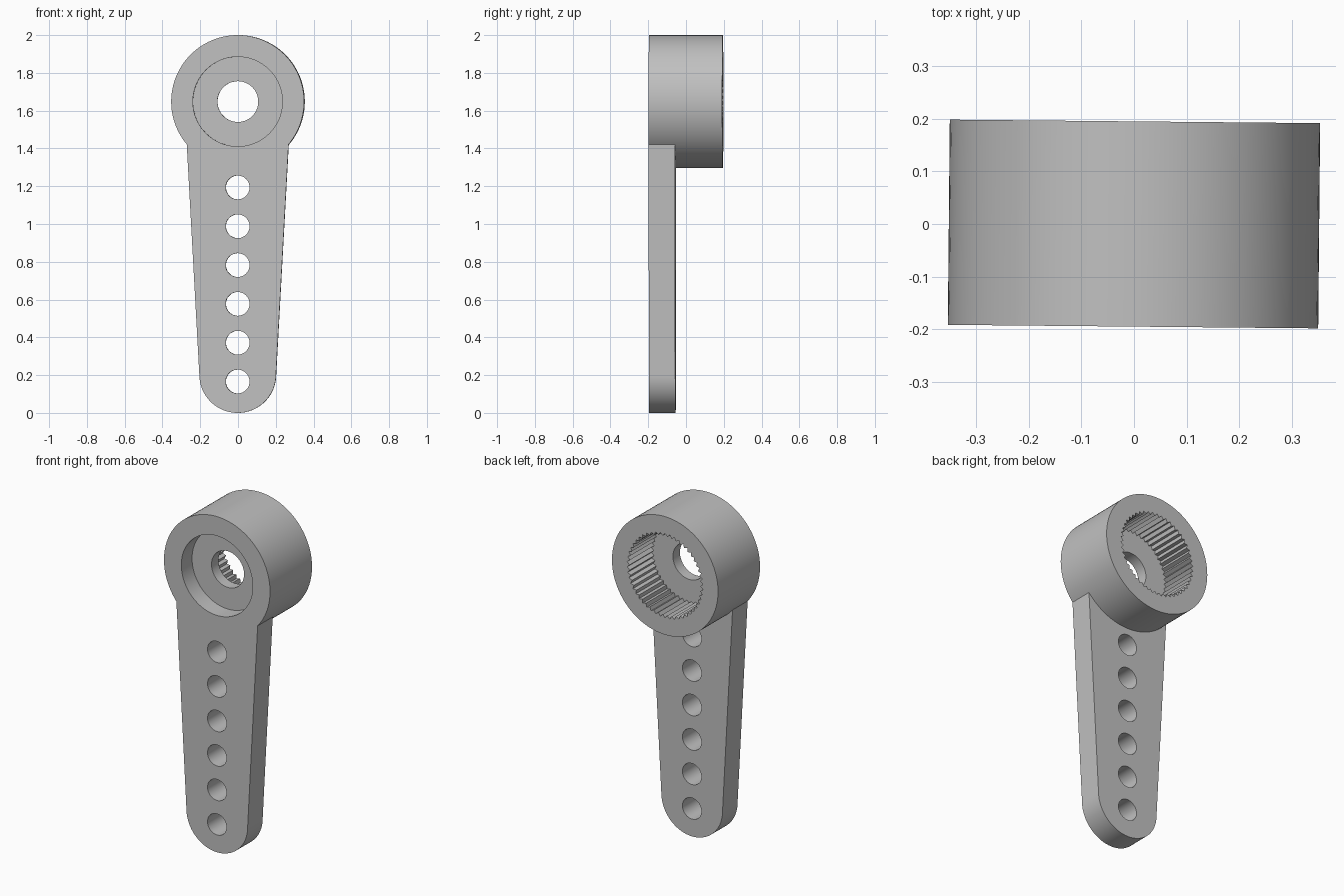
import bpy, bmesh
from math import sin, cos, pi, tau

default = bpy.data.objects.get("Cube")
if default:
    bpy.data.objects.remove(default, do_unlink=True)

HUB_Z, HUB_R, FRONT, BACK = 1.648, 0.352, -0.195, 0.195
TEETH = 50

grey = bpy.data.materials.new("plain grey")
grey.use_nodes = True
colour = (0.53, 0.53, 0.53, 1)
grey.diffuse_color = colour
grey.node_tree.nodes["Principled BSDF"].inputs["Base Color"].default_value = colour


def circle(radius, z, n=96):
    return [(radius * cos(tau * i / n), z + radius * sin(tau * i / n)) for i in range(n)]


def prism(name, outline, y0, y1):
    """Extrude an x-z outline from y0 to y1."""
    bm = bmesh.new()
    face = bm.faces.new([bm.verts.new((x, y0, z)) for x, z in outline])
    result = bmesh.ops.extrude_face_region(bm, geom=[face])
    verts = [v for v in result["geom"] if isinstance(v, bmesh.types.BMVert)]
    bmesh.ops.translate(bm, verts=verts, vec=(0, y1 - y0, 0))
    bmesh.ops.recalc_face_normals(bm, faces=bm.faces)
    mesh = bpy.data.meshes.new(name)
    bm.to_mesh(mesh)
    bm.free()
    mesh.materials.append(grey)
    obj = bpy.data.objects.new(name, mesh)
    bpy.context.collection.objects.link(obj)
    return obj


def combine(target, tool, operation):
    """Apply a boolean and discard the tool."""
    mod = target.modifiers.new(operation, 'BOOLEAN')
    mod.operation, mod.object, mod.solver = operation, tool, 'EXACT'
    bpy.ops.object.select_all(action='DESELECT')
    target.select_set(True)
    bpy.context.view_layer.objects.active = target
    bpy.ops.object.modifier_apply(modifier=mod.name)
    bpy.data.objects.remove(tool, do_unlink=True)


# Hub and tapered arm with a rounded tip, front faces flush
horn = prism("lever_arm_with_hub", circle(HUB_R, HUB_Z), FRONT, BACK)
tip = 0.203
arm = [(tip * cos(pi + pi * i / 48), tip + tip * sin(pi + pi * i / 48)) for i in range(49)]
arm += [(0.27, 1.43), (0.26, 1.6), (-0.26, 1.6), (-0.27, 1.43)]
combine(horn, prism("arm", arm, FRONT, -0.055), 'UNION')

# Front recess, shaft hole
combine(horn, prism("recess", circle(0.237, HUB_Z), FRONT - 0.1, -0.095), 'DIFFERENCE')
combine(horn, prism("shaft_hole", circle(0.108, HUB_Z, 64), -0.5, 0.5), 'DIFFERENCE')

# Toothed socket in the back
star = []
for i in range(2 * TEETH):
    r, a = (0.252 if i % 2 else 0.235), pi * i / TEETH
    star.append((r * cos(a), HUB_Z + r * sin(a)))
combine(horn, prism("socket", star, -0.03, BACK + 0.1), 'DIFFERENCE')

# Row of link holes
for i in range(6):
    combine(horn, prism("link_hole", circle(0.063, 0.166 + 0.2055 * i, 48), -0.5, 0), 'DIFFERENCE')

# Slight turn about the vertical, then smooth the round walls
horn.rotation_euler.z = -0.0095
bpy.ops.object.shade_smooth_by_angle(angle=pi / 8)
